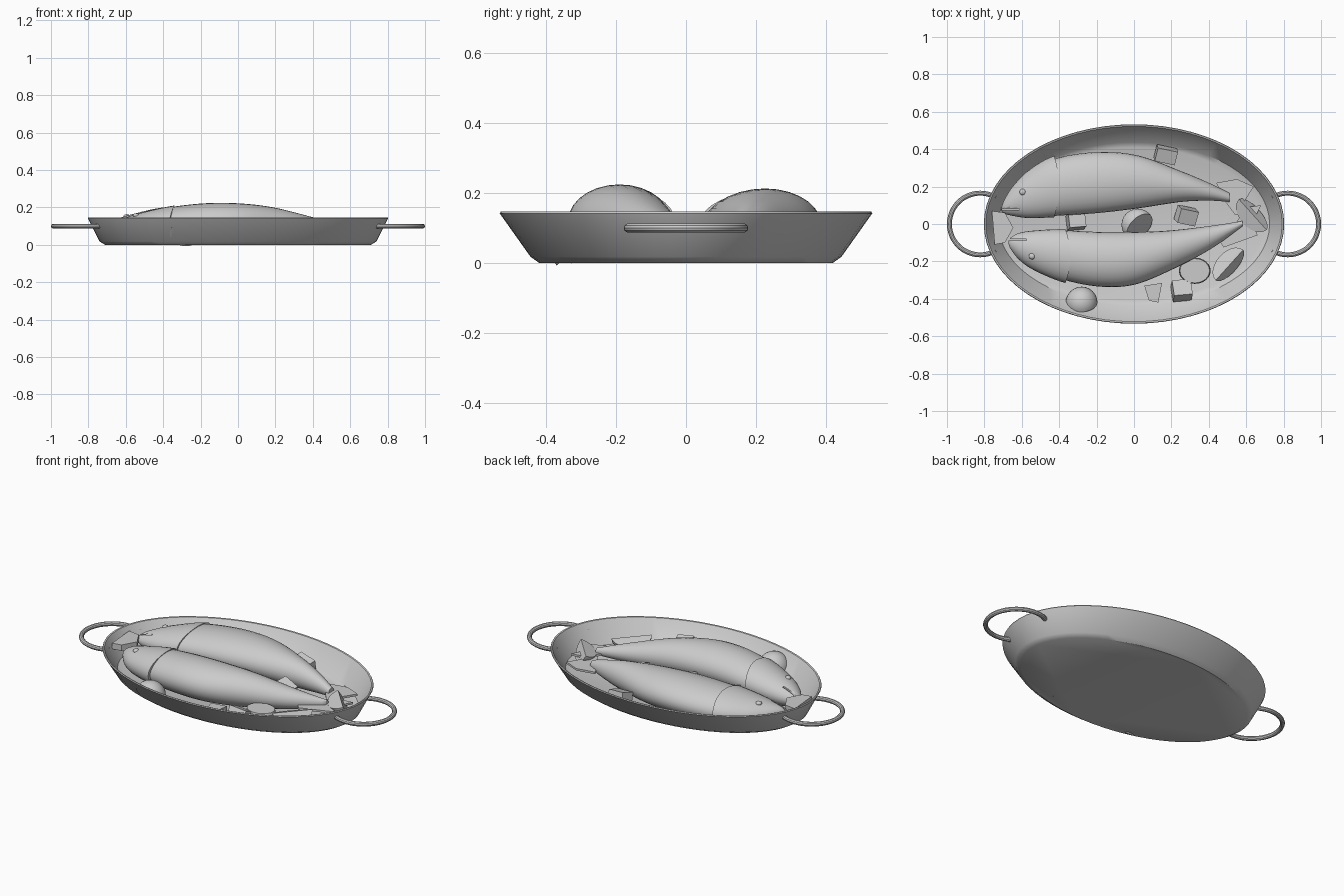
import bpy, bmesh, math
from mathutils import Vector, Matrix, Euler

cube = bpy.data.objects.get("Cube")
if cube:
    bpy.data.objects.remove(cube, do_unlink=True)

grey = bpy.data.materials.new("plain grey")
grey.use_nodes = True
grey.diffuse_color = (0.6, 0.6, 0.6, 1)
grey.node_tree.nodes["Principled BSDF"].inputs["Base Color"].default_value = (0.6, 0.6, 0.6, 1)


def finish(name, bm, angle=35):
    bmesh.ops.recalc_face_normals(bm, faces=bm.faces)
    mesh = bpy.data.meshes.new(name)
    bm.to_mesh(mesh)
    bm.free()
    mesh.materials.append(grey)
    mesh.shade_smooth()
    mesh.set_sharp_from_angle(angle=math.radians(angle))
    obj = bpy.data.objects.new(name, mesh)
    bpy.context.collection.objects.link(obj)
    return obj


def loft(name, rings, angle=35):
    """Skin a list of closed rings and cap both ends."""
    bm = bmesh.new()
    loops = [[bm.verts.new(p) for p in ring] for ring in rings]
    n = len(loops[0])
    for a, b in zip(loops, loops[1:]):
        for i in range(n):
            j = (i + 1) % n
            bm.faces.new((a[i], a[j], b[j], b[i]))
    bm.faces.new(loops[0][::-1])
    bm.faces.new(loops[-1])
    return finish(name, bm, angle)


def turn(n):
    return [math.tau * i / n for i in range(n)]


# Oval pan: inner floor, inner wall, rim, outer wall, underside
pan_rings = [(0.69, 0.41, 0.014), (0.725, 0.437, 0.025), (0.792, 0.522, 0.145),
             (0.8, 0.53, 0.147), (0.803, 0.533, 0.142), (0.74, 0.445, 0.018), (0.71, 0.42, 0)]
loft("oval_pan", [[(rx * math.cos(t), ry * math.sin(t), z) for t in turn(64)]
                  for rx, ry, z in pan_rings])

# Looped handles
for side, name in ((1, "left_handle"), (-1, "right_handle")):
    rings = []
    for k in range(33):
        a = math.radians(-120 + 240 * k / 32)
        ring = []
        for t in turn(10):
            r = 0.165 + 0.013 * math.cos(t)
            ring.append((side * (0.822 + r * math.cos(a)), r * math.sin(a),
                         0.1 + 0.013 * math.sin(t)))
        rings.append(ring)
    loft(name, rings)


# Fish lying on their sides
def smooth_path(rows, steps=6):
    pts = [Vector(r) for r in rows]
    out = []
    for i in range(len(pts) - 1):
        p0, p1, p2, p3 = (pts[max(i - 1, 0)], pts[i], pts[i + 1], pts[min(i + 2, len(pts) - 1)])
        for s in range(steps):
            t = s / steps
            out.append(p1 + (p2 - p0) * (t / 2) + (2 * p0 - 5 * p1 + 4 * p2 - p3) * (t * t / 2)
                       + (3 * p1 - p0 - 3 * p2 + p3) * (t ** 3 / 2))
    return out + [pts[-1]]


def section(row, grow=1.0, bow=0.0):
    x, lo, hi, bottom, top = row
    return [(x - bow * math.cos(t) ** 2,
             (lo + hi) / 2 + grow * (hi - lo) / 2 * math.cos(t),
             (bottom + top) / 2 + grow * (top - bottom) / 2 * math.sin(t)) for t in turn(28)]


def plate(name, outline, z, thick, tip=0.0):
    bm = bmesh.new()
    low = [bm.verts.new((x, y, z + tip * i)) for i, (x, y) in enumerate(outline)]
    high = [bm.verts.new(v.co + Vector((0, 0, thick))) for v in low]
    n = len(low)
    bm.faces.new(low[::-1])
    bm.faces.new(high)
    for i in range(n):
        bm.faces.new((low[i], low[(i + 1) % n], high[(i + 1) % n], high[i]))
    return finish(name, bm)


def ball(name, centre, radii, cuts=(), spin=0):
    """Ellipsoid trimmed by planes; each cut removes the side its normal faces."""
    bm = bmesh.new()
    bmesh.ops.create_uvsphere(bm, u_segments=24, v_segments=14, radius=1)
    bmesh.ops.scale(bm, vec=radii, verts=bm.verts)
    for point, normal in cuts:
        cut = bmesh.ops.bisect_plane(bm, geom=bm.verts[:] + bm.edges[:] + bm.faces[:],
                                     plane_co=point, plane_no=normal, clear_outer=True)
        edges = [e for e in cut["geom_cut"] if isinstance(e, bmesh.types.BMEdge)]
        bmesh.ops.holes_fill(bm, edges=edges, sides=0)
    bm.transform(Matrix.Translation(centre) @ Matrix.Rotation(math.radians(spin), 4, "Z"))
    return finish(name, bm)


def fish(name, rows, gill, eye, mouth, fin):
    path = smooth_path(rows)
    loft(name + "_body", [section(r) for r in path if r[0] > gill - 0.12], 60)
    head = [r for r in path if r[0] < gill]
    head_rings = [section(r, 1 + 0.06 * i / len(head), 0.03 * (i / len(head)) ** 3)
                  for i, r in enumerate(head)]
    skull = loft(name + "_head", head_rings, 60)
    # Mouth slit
    bm = bmesh.new()
    bmesh.ops.create_cube(bm, size=1)
    bm.transform(Matrix.Translation(mouth) @ Matrix.Diagonal((0.09, 0.008, 0.3, 1)))
    cutter = finish(name + "_mouth_cutter", bm)
    cutter.hide_render = True
    cutter.hide_viewport = True
    mod = skull.modifiers.new("mouth", "BOOLEAN")
    mod.operation = "DIFFERENCE"
    mod.object = cutter
    ball(name + "_eye", eye, (0.017, 0.017, 0.012))
    plate(name + "_tail_fin", fin, 0.065, 0.012)


fish("back_fish", [
    (-0.71, 0.07, 0.085, 0.085, 0.1), (-0.69, 0.055, 0.135, 0.06, 0.12),
    (-0.64, 0.045, 0.205, 0.035, 0.14), (-0.55, 0.037, 0.283, 0.02, 0.165),
    (-0.4, 0.045, 0.355, 0.015, 0.195), (-0.18, 0.06, 0.385, 0.015, 0.212),
    (0.03, 0.085, 0.364, 0.015, 0.208), (0.25, 0.118, 0.283, 0.02, 0.18),
    (0.4, 0.125, 0.22, 0.035, 0.14), (0.51, 0.118, 0.166, 0.05, 0.1)],
    -0.385, (-0.595, 0.171, 0.152), (-0.66, 0.08, 0.1),
    [(0.48, 0.13), (0.44, 0.22), (0.55, 0.24), (0.64, 0.2), (0.59, 0.12), (0.62, 0.04), (0.54, 0.05)])

fish("front_fish", [
    (-0.67, -0.11, -0.09, 0.085, 0.1), (-0.655, -0.14, -0.07, 0.065, 0.115),
    (-0.61, -0.19, -0.05, 0.035, 0.14), (-0.53, -0.24, -0.04, 0.02, 0.165),
    (-0.37, -0.3, -0.035, 0.015, 0.2), (-0.18, -0.335, -0.043, 0.015, 0.222),
    (0, -0.325, -0.043, 0.015, 0.222), (0.19, -0.25, -0.035, 0.018, 0.2),
    (0.41, -0.134, -0.01, 0.035, 0.145), (0.58, -0.012, 0.016, 0.06, 0.1)],
    -0.335, (-0.545, -0.172, 0.157), (-0.62, -0.085, 0.1),
    [(0.54, 0), (0.43, -0.05), (0.48, -0.125), (0.66, -0.06), (0.64, 0.02), (0.68, 0.1), (0.6, 0.09)])

# Vegetable chunks
chunks = [((0.17, 0.37, 0.06), (0.11, 0.075, 0.07), (15, 8, -12)),
          ((0.28, 0.045, 0.065), (0.1, 0.08, 0.08), (12, 18, -12)),
          ((-0.31, 0.015, 0.06), (0.09, 0.08, 0.09), (-10, 10, 5)),
          ((0.255, -0.355, 0.06), (0.1, 0.09, 0.08), (-25, 8, 5))]
for i, (spot, size, tilt) in enumerate(chunks):
    bm = bmesh.new()
    bmesh.ops.create_cube(bm, size=1)
    rot = Euler([math.radians(a) for a in tilt]).to_matrix().to_4x4()
    bm.transform(Matrix.Translation(spot) @ rot @ Matrix.Diagonal((*size, 1)))
    finish(f"vegetable_chunk_{i + 1}", bm)
plate("vegetable_slice", [(0.08, -0.41), (0.13, -0.42), (0.15, -0.315), (0.055, -0.33)], 0.02, 0.05)

# Halved vegetables
ball("half_tomato", (0.02, -0.005, 0.07), (0.087, 0.087, 0.06), [((0, 0, 0.02), (0.5, -0.5, 0.7))])
ball("half_onion", (-0.28, -0.42, 0.06), (0.085, 0.085, 0.083), [((0, 0, 0), (0, -0.8, -0.6))])
ball("round_slice", (0.325, -0.25, 0.05), (0.085, 0.07, 0.085),
     [((0, 0, 0.03), (0, 0, 1)), ((0, 0, -0.03), (0, 0, -1))])

# Citrus wedges with a ridge on top
for name, spot, spin in (("front_wedge", (0.51, -0.22, 0.1), 48),
                         ("side_wedge", (0.635, 0.05, 0.105), 132)):
    ball(name, spot, (0.11, 0.075, 0.08),
         [((0, 0, 0), (0, 0.35, 0.9)), ((0, 0, 0), (0, -0.8, 0.5))], spin)
plate("head_wedge", [(-0.76, 0.07), (-0.745, -0.11), (-0.69, -0.1), (-0.645, -0.02), (-0.69, 0.06)],
      0.09, 0.035)
